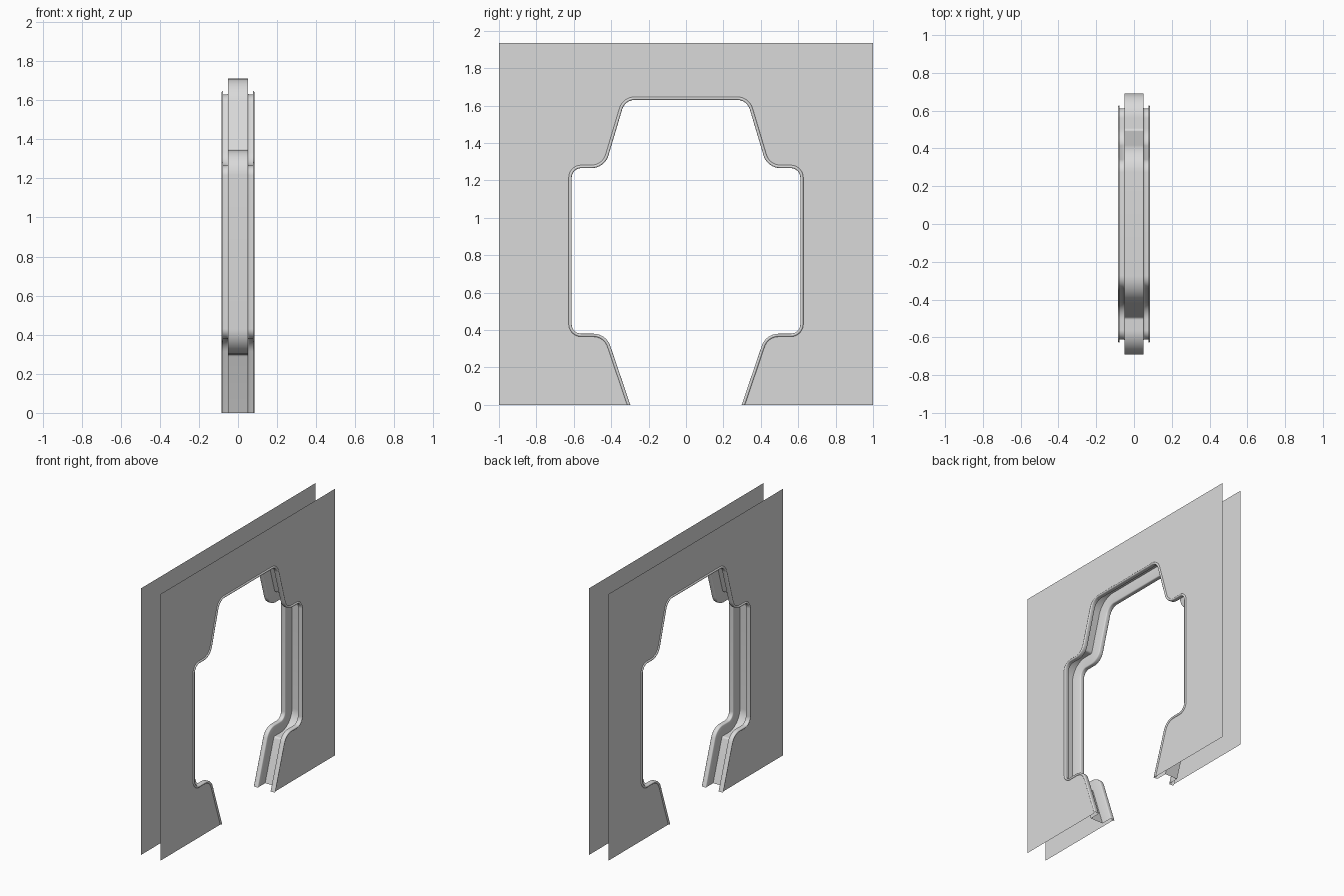
import bpy
import bmesh
from math import cos, tan
from mathutils import Vector
from mathutils.geometry import tessellate_polygon

cube = bpy.data.objects.get("Cube")
if cube:
    bpy.data.objects.remove(cube)

HEIGHT = 1.935
PLATE_X = 0.078

grey = bpy.data.materials.new("light grey")
grey.use_nodes = True
color = (0.7, 0.7, 0.7, 1)
grey.diffuse_color = color
grey.node_tree.nodes["Principled BSDF"].inputs["Base Color"].default_value = color


def fillet(prev, corner, nxt, radius, steps=8):
    """Points of a rounded corner."""
    a, b = (prev - corner).normalized(), (nxt - corner).normalized()
    half = a.angle(b) / 2
    reach = radius / tan(half)
    centre = corner + (a + b).normalized() * reach / cos(half)
    start, end = corner + a * reach - centre, corner + b * reach - centre
    return [centre + start.lerp(end, i / steps).normalized() * radius
            for i in range(steps + 1)]


# Opening outline in (y, z): one half with corner radii, then mirrored
corners = [(0.298, 0, 0), (0.427, 0.38, 0.095), (0.611, 0.38, 0.05),
           (0.611, 1.265, 0.05), (0.435, 1.265, 0.095), (0.326, 1.63, 0.07)]
corners += [(-y, z, r) for y, z, r in reversed(corners)]
knots = [Vector(c[:2]) for c in corners]
outline = [knots[0]]
for i in range(1, len(knots) - 1):
    outline += fillet(knots[i - 1], knots[i], knots[i + 1], corners[i][2])
outline.append(knots[-1])


def offset(distance):
    """Outline moved away from the opening, its feet kept on the ground."""
    def flip(p):
        return Vector((p.x, -p.y))
    padded = [flip(outline[1])] + outline + [flip(outline[-2])]
    result = []
    for p, q, r in zip(padded, padded[1:], padded[2:]):
        t1, t2 = (q - p).normalized(), (r - q).normalized()
        n1, n2 = Vector((t1.y, -t1.x)), Vector((t2.y, -t2.x))
        mid = (n1 + n2).normalized()
        result.append(q + mid * distance / mid.dot(n1))
    return result


def make_object(name, bm):
    mesh = bpy.data.meshes.new(name)
    bm.to_mesh(mesh)
    bm.free()
    mesh.materials.append(grey)
    obj = bpy.data.objects.new(name, mesh)
    bpy.context.collection.objects.link(obj)
    return obj


# Grooved channel with a raised lip on both sides: (offset, x) section swept round
section = [(0.016, PLATE_X), (0.015, 0.081), (0.012, 0.084), (0.008, 0.085),
           (0.004, 0.084), (0.001, 0.081), (0, 0.077), (0, 0.057),
           (0.002, 0.052), (0.007, 0.05), (0.08, 0.05)]
section += [(d, -x) for d, x in reversed(section)]
bm = bmesh.new()
rails = [[bm.verts.new((x, p.x, p.y)) for p in offset(d)] for d, x in section]
for left, right in zip(rails, rails[1:]):
    for i in range(len(left) - 1):
        bm.faces.new((left[i], left[i + 1], right[i + 1], right[i]))
channel = make_object("opening_channel", bm)
bpy.ops.object.select_all(action='DESELECT')
channel.select_set(True)
bpy.context.view_layer.objects.active = channel
bpy.ops.object.shade_smooth_by_angle(angle=1.0)

# Thin wall sheets on either side, cut out round the lip
border = [Vector(p) for p in ((-1, 0), (-1, HEIGHT), (1, HEIGHT), (1, 0))]
for name, side in (("left_wall_sheet", 1), ("right_wall_sheet", -1)):
    bm = bmesh.new()
    points = [Vector((side * PLATE_X, p.x, p.y))
              for p in offset(section[0][0]) + border]
    verts = [bm.verts.new(p) for p in points]
    for triangle in tessellate_polygon([points]):
        face = bm.faces.new([verts[i] for i in triangle])
        face.normal_update()
        if face.normal.x * side < 0:
            face.normal_flip()
    make_object(name, bm)
